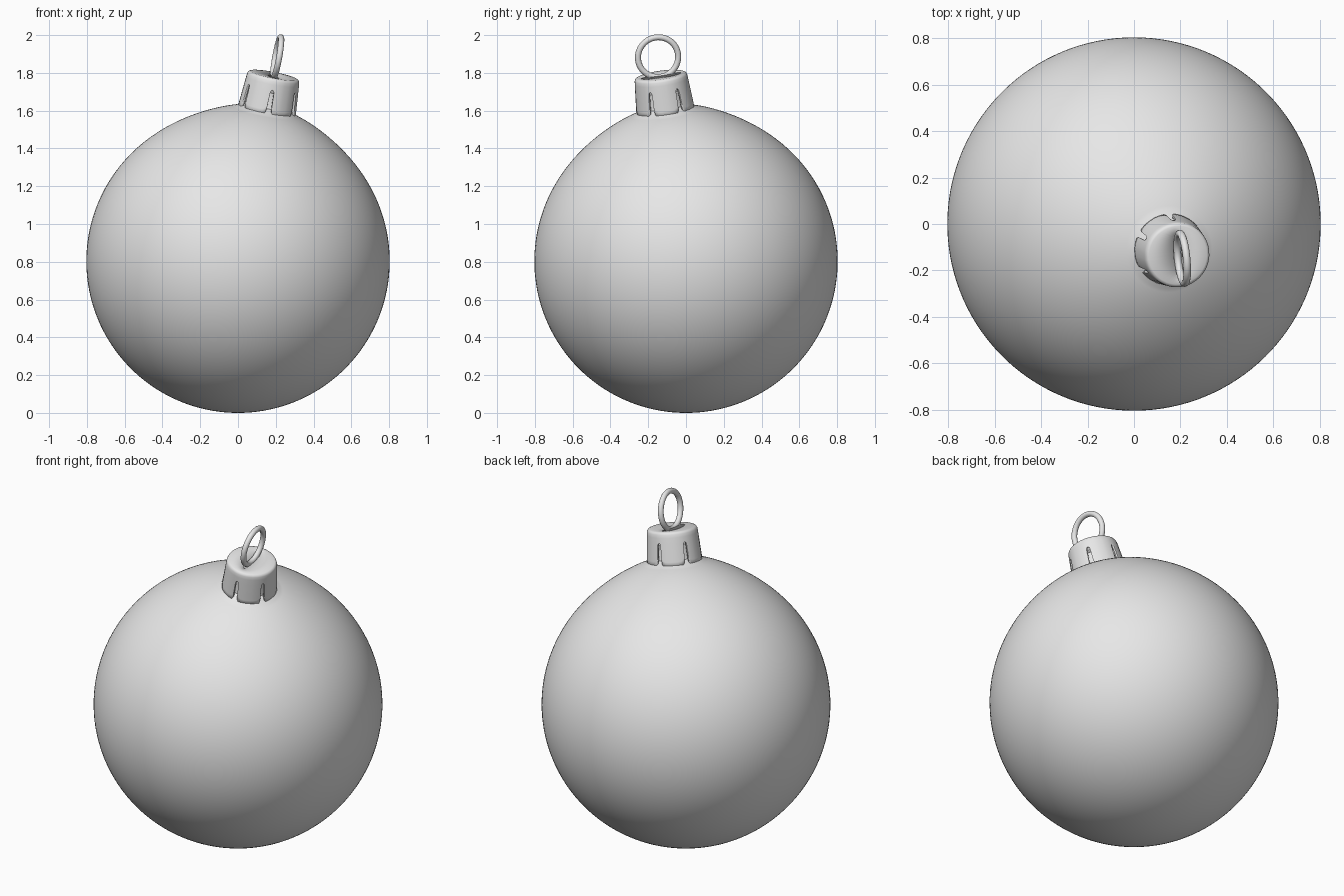
import bpy
import math
from mathutils import Matrix, Vector

cube = bpy.data.objects.get("Cube")
if cube:
    bpy.data.objects.remove(cube, do_unlink=True)

# Single plain grey
grey = bpy.data.materials.new("plain grey")
grey.use_nodes = True
colour = (0.8, 0.8, 0.8, 1)
grey.diffuse_color = colour
grey.node_tree.nodes["Principled BSDF"].inputs["Base Color"].default_value = colour

# Tilted frame shared by all parts: origin at the ball centre, z along the neck
RADIUS = 0.803
axis = Vector((0.187, -0.133, 0.973)).normalized()
side = Vector((-0.1, 1, 0))
side = (side - axis * side.dot(axis)).normalized()
FRAME = Matrix.Translation((0, 0, RADIUS)) @ Matrix((side.cross(axis), side, axis)).transposed().to_4x4()


def finish(obj, angle=40):
    obj.matrix_world = FRAME @ obj.matrix_world
    obj.data.materials.append(grey)
    bpy.ops.object.select_all(action="DESELECT")
    obj.select_set(True)
    bpy.context.view_layer.objects.active = obj
    bpy.ops.object.shade_smooth_by_angle(angle=math.radians(angle))


def skin(name, rings, cap_first=False, cap_last=False):
    """Join closed rings, listed from top to bottom, into one surface."""
    n = len(rings[0])
    verts = [p for ring in rings for p in ring]
    faces = []
    for i in range(len(rings) - 1):
        for j in range(n):
            k = (j + 1) % n
            faces.append((i * n + j, (i + 1) * n + j, (i + 1) * n + k, i * n + k))
    if cap_first:
        faces.append(tuple(range(n)))
    if cap_last:
        start = (len(rings) - 1) * n
        faces.append(tuple(reversed(range(start, start + n))))
    mesh = bpy.data.meshes.new(name)
    mesh.from_pydata(verts, [], faces)
    mesh.update()
    obj = bpy.data.objects.new(name, mesh)
    bpy.context.collection.objects.link(obj)
    return obj


def circle(r, h, angles):
    return [(r * math.cos(a), r * math.sin(a), h) for a in angles]


# Ball: a sphere that swells gently into a short neck inside the cap
SEGMENTS = 128
around = [2 * math.pi * i / SEGMENTS for i in range(SEGMENTS)]
profile = [(0.11, 0.93), (0.112, 0.88), (0.12, 0.845)]
for i in range(11, 160):
    t = math.pi * i / 160
    r = RADIUS * math.sin(t)
    swell = 0.04 * math.exp(-(r / 0.33) ** 2) if t < math.pi / 2 else 0
    profile.append((r, RADIUS * math.cos(t) + swell))
profile.append((0.003, -RADIUS))
ball = skin("ball", [circle(r, h, around) for r, h in profile], True, True)
finish(ball)

# Cap: a flared skirt with six round-topped slits and rounded tabs
SKIRT_BASE = 0.81
SLITS = 6
FIRST_SLIT = math.radians(28)
# Distance from a slit's middle, and height of the skirt's edge there
edge = [(0, 0.14), (0.006, 0.137), (0.010, 0.125), (0.0125, 0.045), (0.016, 0.024),
        (0.023, 0.01), (0.034, 0.002), (0.05, 0), (0.065, 0)]
half = [(d / 0.15, low) for d, low in edge]
angles, lows = [], []
for s in range(SLITS):
    middle = FIRST_SLIT + s * 2 * math.pi / SLITS
    for d, low in [(-d, low) for d, low in reversed(half[1:])] + half:
        angles.append(middle + d)
        lows.append(low)

# Lens-shaped slot in the top that the loop passes through
slot = [(0.018 * math.cos(a), 0.085 * math.sin(a), 1.012) for a in angles]
rings = [slot]
for r, h in [(0.126, 1.012), (0.135, 1.008), (0.14, 0.998), (0.142, 0.98)]:
    rings.append(circle(r, h, angles))
for step in range(1, 6):
    ring = []
    for a, low in zip(angles, lows):
        h = 0.17 + (low - 0.17) * step / 5
        r = 0.142 + 0.014 * (1 - h / 0.17)
        ring.append((r * math.cos(a), r * math.sin(a), SKIRT_BASE + h))
    rings.append(ring)
cap = skin("cap", rings)
finish(cap)
wall = cap.modifiers.new("wall", "SOLIDIFY")
wall.thickness = 0.012
wall.offset = -1

# Hanging loop standing in the slot
bpy.ops.mesh.primitive_torus_add(major_radius=0.107, minor_radius=0.016,
                                 major_segments=48, minor_segments=14)
loop = bpy.context.object
loop.name = "hanging_loop"
loop.matrix_world = Matrix.Translation((0, 0, 1.11)) @ Matrix.Rotation(math.pi / 2, 4, "Y")
finish(loop)
